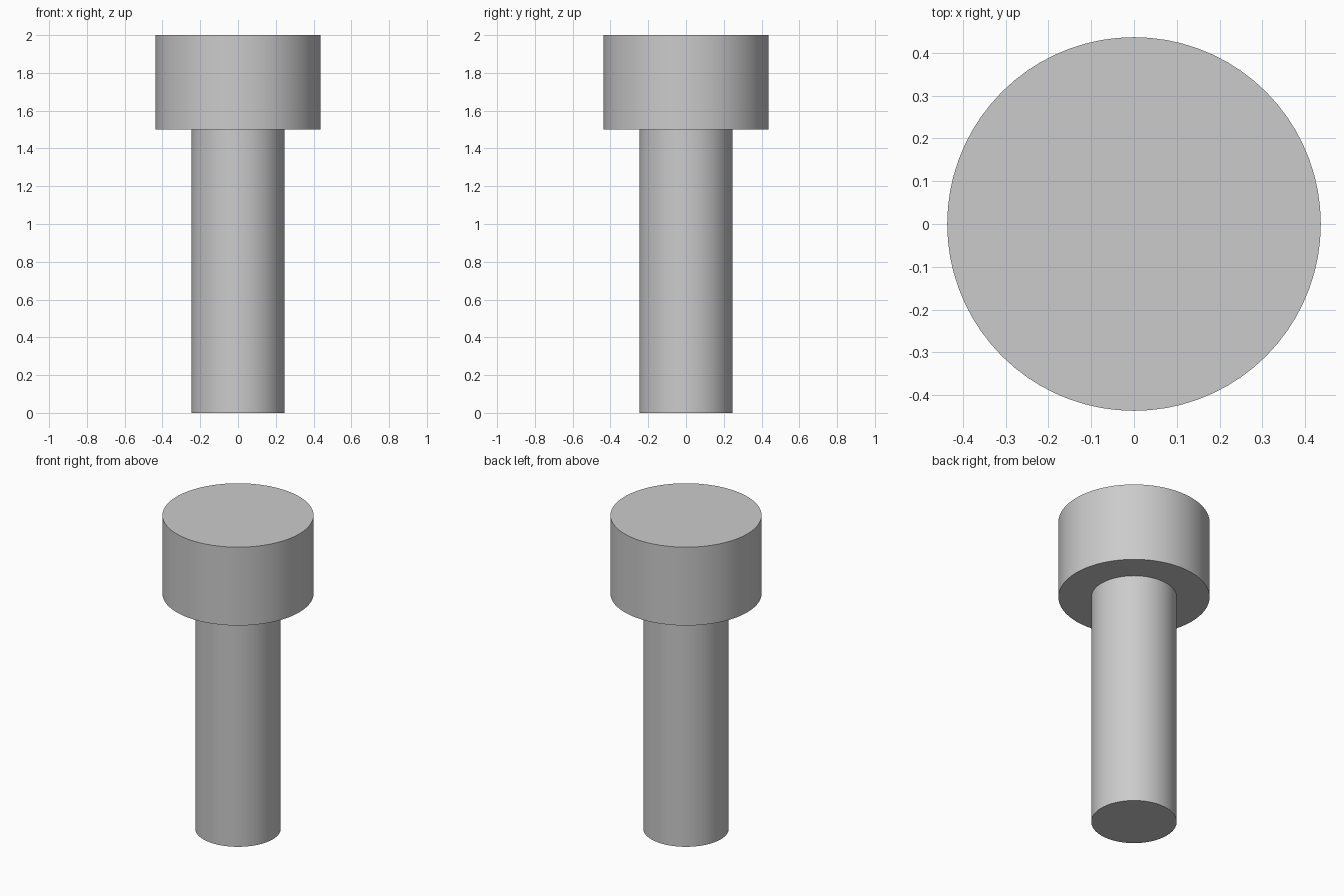
import bpy
import math

cube = bpy.data.objects.get("Cube")
if cube:
    bpy.data.objects.remove(cube, do_unlink=True)

# Single plain grey finish
grey = bpy.data.materials.new("plain_grey")
grey.use_nodes = True
colour = (0.6, 0.6, 0.6, 1.0)
grey.diffuse_color = colour
grey.node_tree.nodes["Principled BSDF"].inputs["Base Color"].default_value = colour


def cylinder(name, radius, bottom, top):
    bpy.ops.mesh.primitive_cylinder_add(
        vertices=72, radius=radius, depth=top - bottom,
        location=(0, 0, (bottom + top) / 2))
    obj = bpy.context.object
    obj.name = name
    obj.data.materials.append(grey)
    bpy.ops.object.shade_smooth_by_angle(angle=math.radians(30))
    return obj


HEAD_BOTTOM = 1.5

# Long shaft standing on the ground, with the wide head on top
cylinder("shaft", 0.247, 0, HEAD_BOTTOM)
cylinder("head", 0.437, HEAD_BOTTOM, 2)
